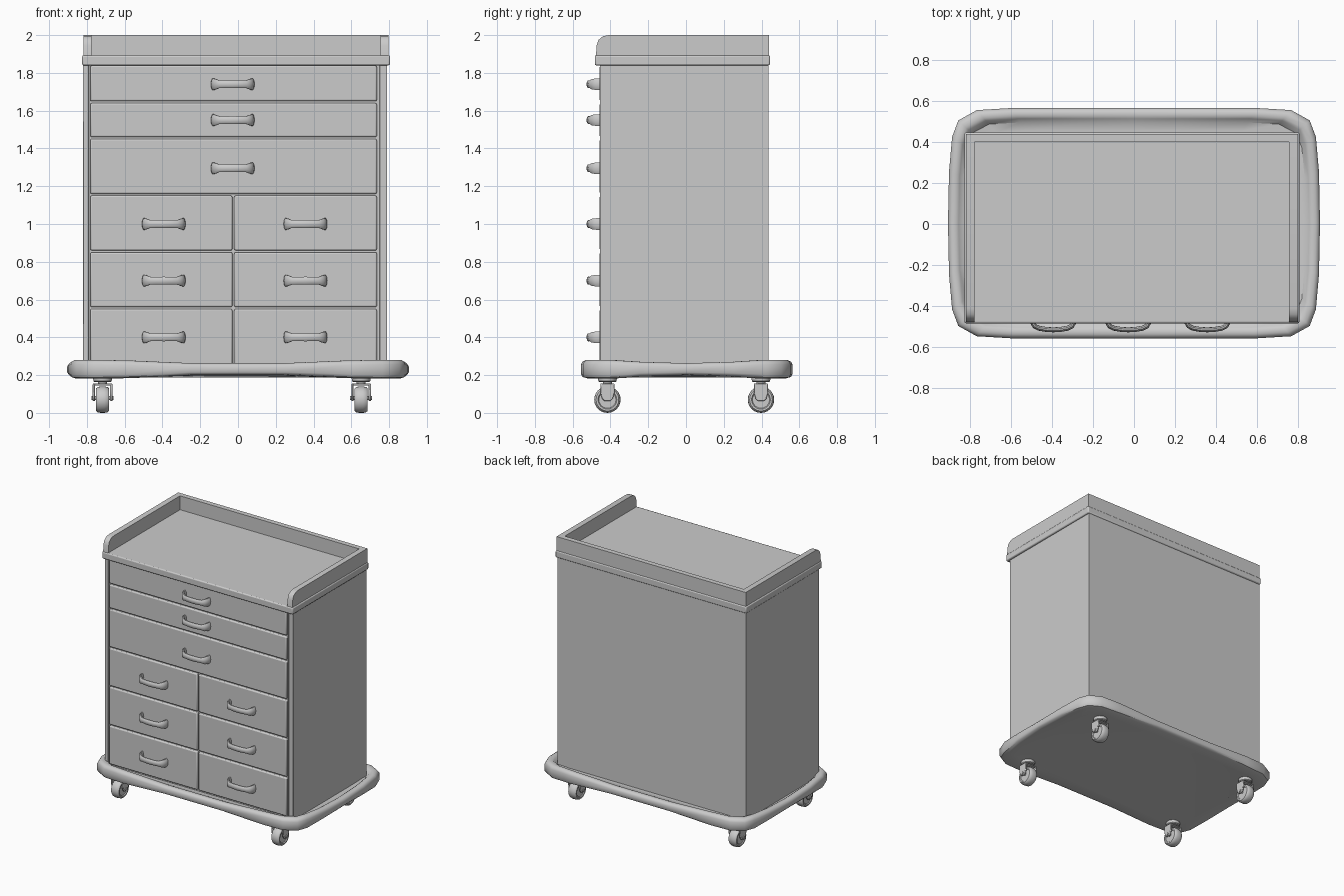
import bpy, bmesh, math
from mathutils import Vector

if "Cube" in bpy.data.objects:
    bpy.data.objects.remove(bpy.data.objects["Cube"])


def make(name, verts, faces, bevel=0.0, seg=2, angle=35):
    me = bpy.data.meshes.new(name)
    me.from_pydata(verts, [], faces)
    bm = bmesh.new()
    bm.from_mesh(me)
    bmesh.ops.recalc_face_normals(bm, faces=bm.faces)
    bm.to_mesh(me)
    bm.free()
    ob = bpy.data.objects.new(name, me)
    bpy.context.collection.objects.link(ob)
    if bevel:
        m = ob.modifiers.new("bevel", 'BEVEL')
        m.width, m.segments, m.limit_method = bevel, seg, 'ANGLE'
    bpy.ops.object.select_all(action='DESELECT')
    ob.select_set(True)
    bpy.context.view_layer.objects.active = ob
    bpy.ops.object.shade_smooth_by_angle(angle=math.radians(angle))
    return ob


def loft(name, rings, caps=True, **kw):
    n = len(rings[0])
    verts = [v for r in rings for v in r]
    faces = [(i * n + j, i * n + (j + 1) % n, (i + 1) * n + (j + 1) % n, (i + 1) * n + j)
             for i in range(len(rings) - 1) for j in range(n)]
    if caps:
        faces += [tuple(range(n)), tuple(range(len(verts) - n, len(verts)))]
    return make(name, verts, faces, **kw)


def prism_x(name, yz, x0, x1, **kw):
    return loft(name, [[(x, y, z) for y, z in yz] for x in (x0, x1)], **kw)


def box(name, x0, x1, y0, y1, z0, z1, **kw):
    return prism_x(name, [(y0, z0), (y1, z0), (y1, z1), (y0, z1)], x0, x1, **kw)


def lathe(name, profile, axis, centre, n=24):
    # profile is (radius, position along axis)
    rings = []
    for r, h in profile:
        ring = []
        for k in range(n):
            a = 2 * math.pi * k / n
            c, s = r * math.cos(a), r * math.sin(a)
            p = (h, c, s) if axis == 'x' else (c, s, h)
            ring.append(tuple(p[i] + centre[i] for i in range(3)))
        rings.append(ring)
    return loft(name, rings)


# Base tray: rounded bumper rim, thinner along the middle of each side
quad = [(0.905, 0, 0), (0.90, 0.25, 0.4), (0.885, 0.42, 1), (0.855, 0.50, 1),
        (0.765, 0.55, 1), (0.60, 0.56, 0.85), (0.25, 0.56, 0), (0, 0.56, 0)]
half = quad + [(-x, y, t) for x, y, t in quad[-2::-1]]
outline = half + [(x, -y, t) for x, y, t in half[-2:0:-1]]
# inset, height at corners, height at mid-sides
section = [(0.10, 0.188, 0.197), (0.03, 0.181, 0.20), (0.008, 0.188, 0.205), (0, 0.203, 0.215),
           (0, 0.257, 0.245), (0.008, 0.273, 0.257), (0.02, 0.28, 0.263), (0.04, 0.28, 0.263),
           (0.052, 0.27, 0.257), (0.07, 0.245, 0.245), (0.11, 0.24, 0.24)]
loft("base_tray", [[(x * (1 - d / 0.905), y * (1 - d / 0.56) + 0.004, zm + (zc - zm) * t)
                    for x, y, t in outline] for d, zc, zm in section], angle=40)

# Cabinet carcass and front posts
box("cabinet_body", -0.82, 0.79, -0.438, 0.437, 0.235, 1.85)
box("left_front_post", -0.82, -0.79, -0.455, -0.43, 0.235, 1.85, bevel=0.004)
box("right_front_post", 0.75, 0.79, -0.455, -0.43, 0.235, 1.85, bevel=0.004)

# Worktop with guard rails on three sides
box("worktop", -0.825, 0.805, -0.483, 0.445, 1.84, 1.893, bevel=0.008)
rail = [(0.439, 1.885), (0.439, 2.0), (-0.41, 2.0), (-0.44, 1.994), (-0.463, 1.975),
        (-0.473, 1.945), (-0.477, 1.885)]
prism_x("left_guard_rail", rail, -0.818, -0.775)
prism_x("right_guard_rail", rail, 0.755, 0.798)
box("back_guard_rail", -0.776, 0.756, 0.40, 0.439, 1.885, 2.0)

# Handle: bowed grip lofted along a path of (x, reach, half height)
arm = [(-0.104, -0.005, 0.033), (-0.103, 0.02, 0.032), (-0.09, 0.042, 0.029),
       (-0.07, 0.052, 0.021), (-0.035, 0.058, 0.021)]
path = arm + [(0, 0.06, 0.022)] + [(-x, y, h) for x, y, h in arm[::-1]]
handle_rings = []
for i, (x, y, h) in enumerate(path):
    a, b = path[max(i - 1, 0)], path[min(i + 1, len(path) - 1)]
    tangent = Vector((b[0] - a[0], a[1] - b[1], 0)).normalized()
    side = Vector((-tangent.y, tangent.x, 0))
    ring = []
    for k in range(10):
        t = 2 * math.pi * k / 10
        ring.append(Vector((x, -y, 0)) + side * 0.012 * math.cos(t) + Vector((0, 0, h * math.sin(t))))
    handle_rings.append(ring)


def drawer(name, x0, x1, z0, z1, hx, hz):
    box(name + "_front", x0, x1, -0.457, -0.43, z0, z1, bevel=0.008)
    h = loft(name + "_handle", handle_rings, angle=50)
    h.location = (hx, -0.455, hz)


# Three wide drawers over three pairs of narrow drawers
for i, (z0, z1, hz) in enumerate([(1.65, 1.838, 1.74), (1.46, 1.64, 1.55), (1.16, 1.45, 1.295)]):
    drawer(f"wide_drawer_{i + 1}", -0.782, 0.735, z0, z1, -0.028, hz)
for i, z0 in enumerate((0.86, 0.56, 0.255)):
    hz = 1.0 - 0.3 * i
    drawer(f"left_drawer_{i + 1}", -0.782, -0.030, z0, 1.15 - 0.3 * i, -0.393, hz)
    drawer(f"right_drawer_{i + 1}", -0.020, 0.735, z0, 1.15 - 0.3 * i, 0.357, hz)

# Casters: wheel, hub, fork, swivel plate
fork_arm = [(-0.038, 0.155), (0.038, 0.155), (0.037, 0.105), (0.028, 0.075), (0.015, 0.062),
            (-0.015, 0.062), (-0.028, 0.075), (-0.037, 0.105)]
tyre = [(0.045, -0.028), (0.05, -0.034), (0.06, -0.034), (0.067, -0.026), (0.07, -0.01),
        (0.07, 0.01), (0.067, 0.026), (0.06, 0.034), (0.05, 0.034), (0.045, 0.028)]
plate = [(0.024, 0.145), (0.024, 0.163), (0.042, 0.163), (0.048, 0.168), (0.05, 0.18), (0.05, 0.205)]
for cx, side in ((-0.717, "left"), (0.652, "right")):
    for cy, end in ((-0.416, "front"), (0.397, "back")):
        n = f"{end}_{side}_caster"
        lathe(n + "_wheel", tyre, 'x', (cx, cy, 0.07))
        lathe(n + "_axle", [(0.011, -0.058), (0.011, 0.058)], 'x', (cx, cy, 0.078), 12)
        lathe(n + "_swivel", plate, 'z', (cx, cy, 0))
        yz = [(y + cy, z) for y, z in fork_arm]
        for s in (-1, 1):
            prism_x(n + "_fork_arm", yz, cx + s * 0.04, cx + s * 0.052, bevel=0.004)
        box(n + "_fork_bridge", cx - 0.045, cx + 0.045, cy - 0.036, cy + 0.036, 0.144, 0.155, bevel=0.003)
